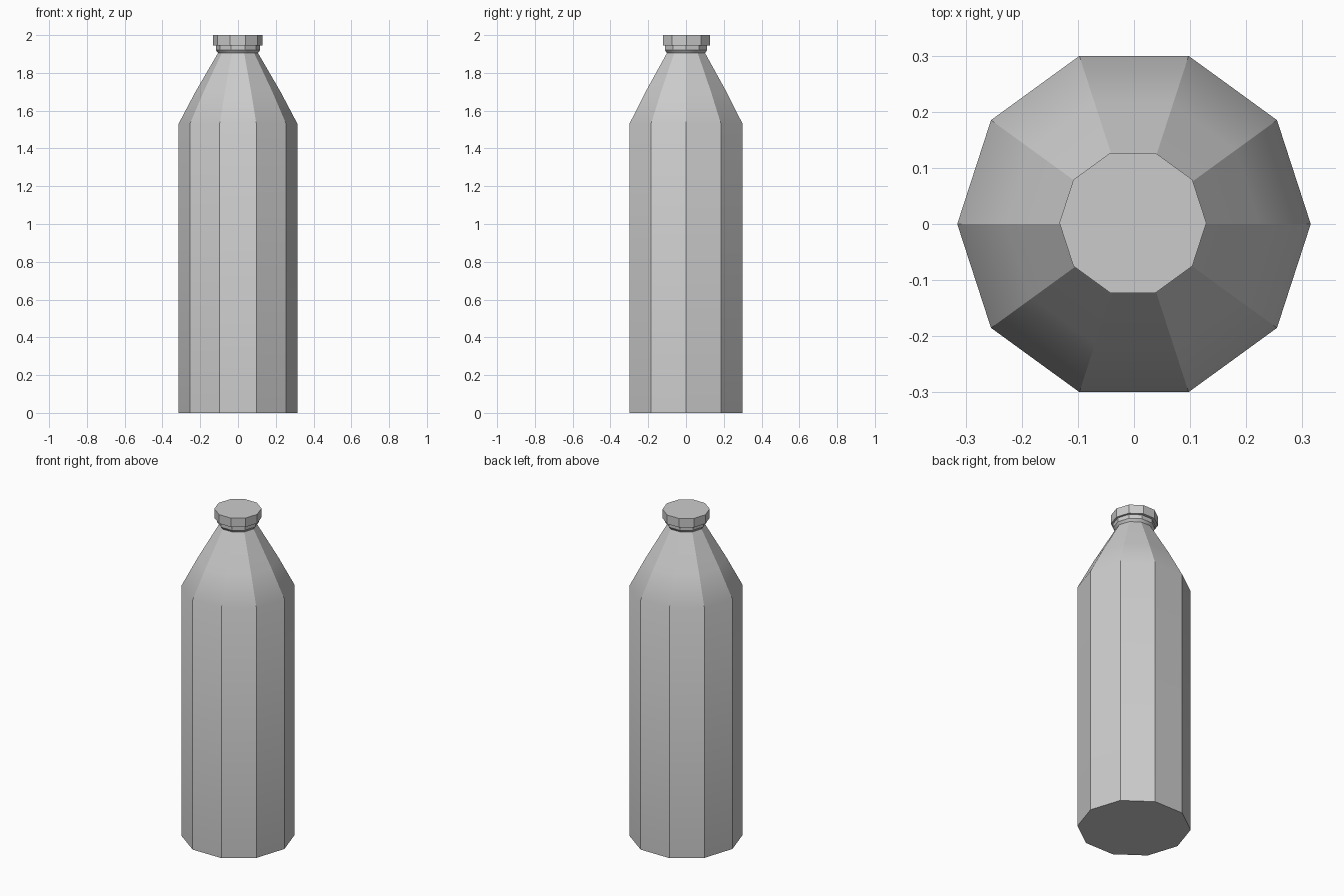
import bpy, bmesh, math

if "Cube" in bpy.data.objects:
    bpy.data.objects.remove(bpy.data.objects["Cube"])

SIDES = 10

def lathe(name, profile, cx=0.0, cy=0.0):
    """Closed ten-sided solid from (radius, height) rings."""
    bm = bmesh.new()
    rings = []
    for r, z in profile:
        rings.append([bm.verts.new((cx + r * math.cos(2 * math.pi * i / SIDES),
                                    cy + r * math.sin(2 * math.pi * i / SIDES), z))
                      for i in range(SIDES)])
    for a, b in zip(rings, rings[1:]):
        for i in range(SIDES):
            j = (i + 1) % SIDES
            bm.faces.new((a[i], a[j], b[j], b[i]))
    bm.faces.new(rings[0][::-1])
    bm.faces.new(rings[-1])
    mesh = bpy.data.meshes.new(name)
    bm.to_mesh(mesh)
    bm.free()
    ob = bpy.data.objects.new(name, mesh)
    bpy.context.collection.objects.link(ob)
    # Facet edges stay sharp, upper shoulder blends smoothly
    bpy.ops.object.select_all(action='DESELECT')
    ob.select_set(True)
    bpy.context.view_layer.objects.active = ob
    bpy.ops.object.shade_smooth_by_angle(angle=math.radians(31.2))
    return ob

# Bottle: straight body, tapered shoulder, short neck with a lip
lathe("bottle_body", [(0.315, 0), (0.315, 1.53), (0.225, 1.70), (0.106, 1.905),
                      (0.117, 1.92), (0.117, 1.95)])

# Cap sits very slightly off centre
lathe("bottle_cap", [(0.131, 1.945), (0.131, 2.0)], -0.002, 0.002)
